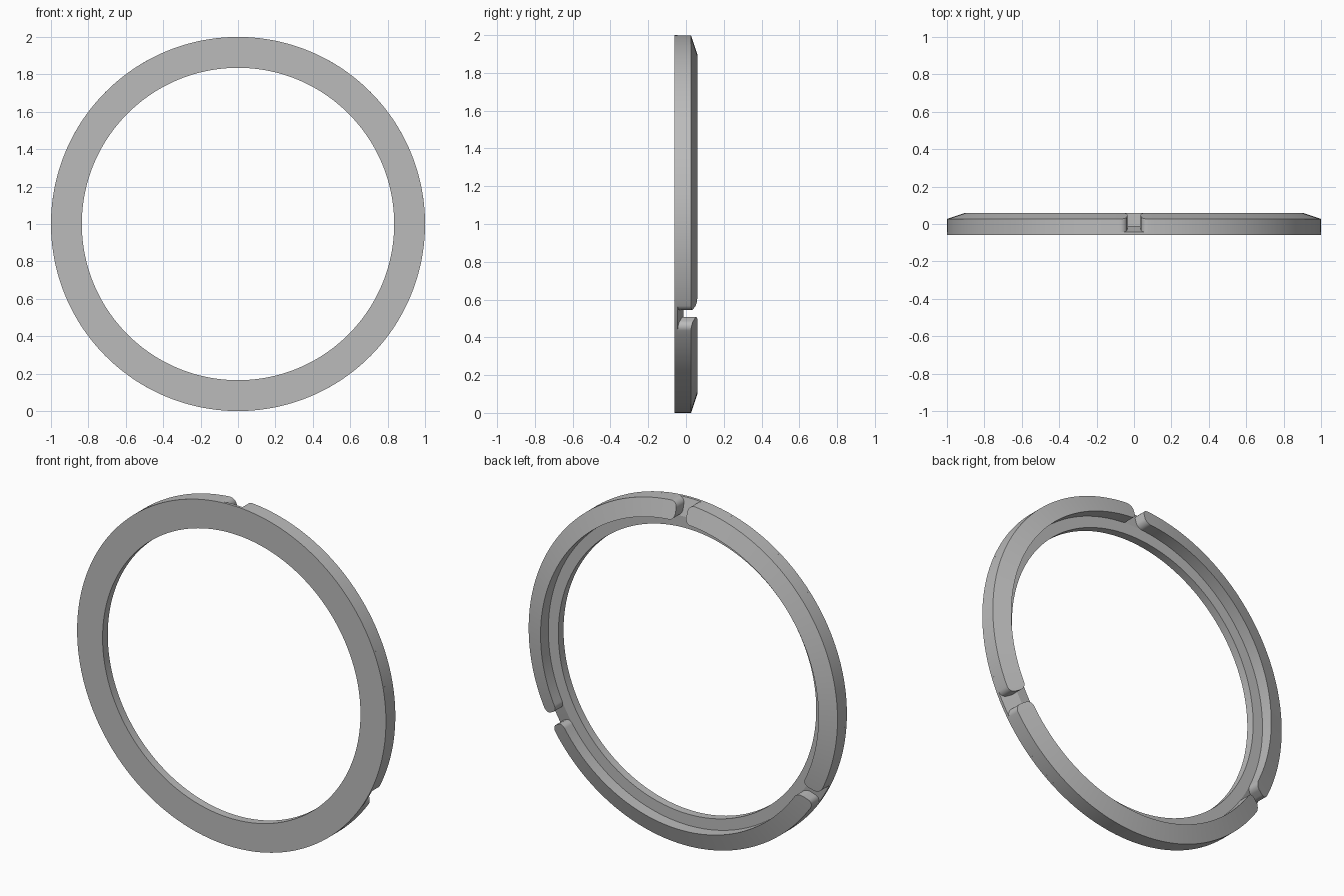
import bpy, bmesh
from math import pi, sin, cos, sqrt, radians

cube = bpy.data.objects.get("Cube")
if cube:
    bpy.data.objects.remove(cube, do_unlink=True)

R_OUT, R_STEP, R_BORE = 1.0, 0.9, 0.835
FRONT, LEDGE, FLOOR = -0.06, -0.012, -0.044
CREST, RIM = 0.06, 0.027
HALF_GAP, FILLET = 0.036, 0.036

grey = bpy.data.materials.new("plain grey")
grey.use_nodes = True
colour = (0.5, 0.5, 0.5, 1)
grey.diffuse_color = colour
grey.node_tree.nodes["Principled BSDF"].inputs["Base Color"].default_value = colour


def sweep(name, sections, closed):
    """Join (angle, [(radius, y), ...]) sections into a mesh around the ring axis."""
    bm = bmesh.new()
    rows = [[bm.verts.new((r * cos(a), y, 1 + r * sin(a))) for r, y in prof]
            for a, prof in sections]
    pairs = list(zip(rows, rows[1:]))
    if closed:
        pairs.append((rows[-1], rows[0]))
    n = len(rows[0])
    for p, q in pairs:
        for i in range(n):
            j = (i + 1) % n
            bm.faces.new((p[i], p[j], q[j], q[i]))
    if not closed:
        bm.faces.new(rows[0])
        bm.faces.new(rows[-1])
    bmesh.ops.recalc_face_normals(bm, faces=bm.faces)
    mesh = bpy.data.meshes.new(name)
    bm.to_mesh(mesh)
    bm.free()
    mesh.materials.append(grey)
    ob = bpy.data.objects.new(name, mesh)
    bpy.context.collection.objects.link(ob)
    bpy.ops.object.select_all(action='DESELECT')
    ob.select_set(True)
    bpy.context.view_layer.objects.active = ob
    bpy.ops.object.shade_smooth_by_angle(angle=radians(15))
    return ob


def cone(r, inner, outer):
    """Height of a sloped ring surface at radius r."""
    return inner + (outer - inner) * (r - R_STEP) / (R_OUT - R_STEP)


# Base ring with flat inner ledge and sloped slot floor
profile = [(R_BORE, FRONT), (R_OUT, FRONT), (R_OUT, FLOOR),
           (R_STEP, LEDGE), (R_BORE, LEDGE)]
STEPS = 240
sweep("base_ring", [(2 * pi * i / STEPS, profile) for i in range(STEPS)], True)

# Three raised segments with rounded ends, separated by slots
R_MID = (R_OUT + R_STEP) / 2
SPAN = 2 * pi / 3
arc = [FILLET * (1 - cos(pi / 2 * i / 10)) for i in range(11)]
length = SPAN * R_MID - 2 * HALF_GAP
middle = [FILLET + (length - 2 * FILLET) * i / 76 for i in range(1, 76)]
stations = arc + middle + [length - d for d in reversed(arc)]

for k, side in enumerate(("left", "lower", "right")):
    start = pi / 2 - (k + 1) * SPAN + HALF_GAP / R_MID
    sections = []
    for d in stations:
        e = min(d, length - d, FILLET)
        inset = FILLET - sqrt(max(0, FILLET ** 2 - (FILLET - e) ** 2))
        ri, ro = R_STEP + inset, R_OUT - inset
        sections.append((start + d / R_MID, [
            (ri, cone(ri, LEDGE, FLOOR)), (ro, cone(ro, LEDGE, FLOOR)),
            (ro, cone(ro, CREST, RIM)), (ri, cone(ri, CREST, RIM))]))
    sweep("raised_segment_" + side, sections, False)
